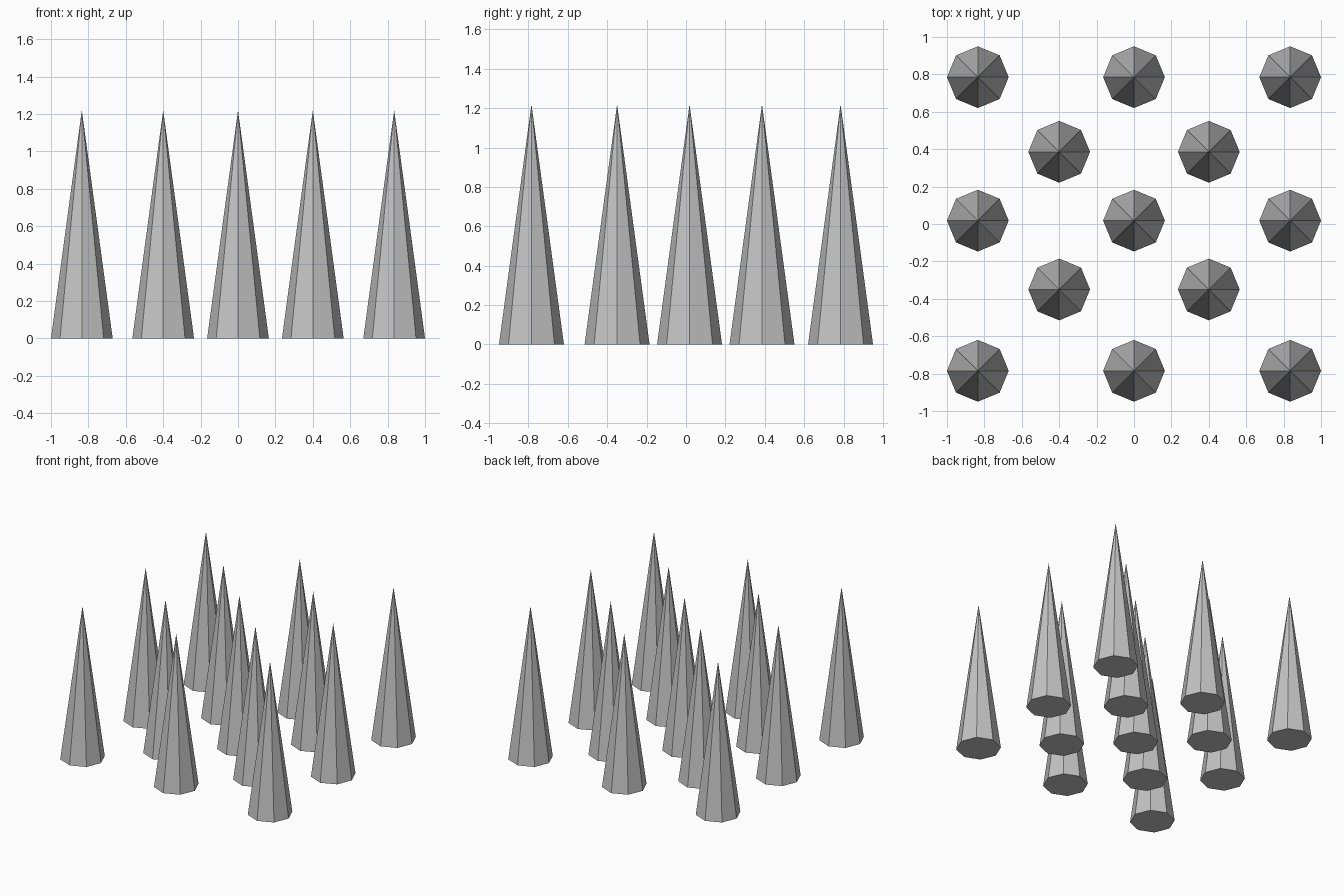
import bpy
import bmesh
import math

cube = bpy.data.objects.get("Cube")
if cube:
    bpy.data.objects.remove(cube, do_unlink=True)

RADIUS, HEIGHT, SIDES = 0.165, 1.22, 8

# Single plain grey
grey = bpy.data.materials.new("stone_grey")
grey.use_nodes = True
colour = (0.55, 0.55, 0.55, 1)
grey.diffuse_color = colour
grey.node_tree.nodes["Principled BSDF"].inputs["Base Color"].default_value = colour

# Shared spike: eight-sided cone with a closed base and corners on the axes
mesh = bpy.data.meshes.new("spike")
bm = bmesh.new()
rim = []
for i in range(SIDES):
    a = math.tau * i / SIDES
    rim.append(bm.verts.new((RADIUS * math.cos(a), RADIUS * math.sin(a), 0)))
tip = bm.verts.new((0, 0, HEIGHT))
bm.faces.new(rim[::-1])
for i in range(SIDES):
    bm.faces.new((rim[i], rim[(i + 1) % SIDES], tip))
bm.to_mesh(mesh)
bm.free()
mesh.materials.append(grey)

# Staggered rows from front to back
outer, inner = (-0.835, 0, 0.835), (-0.4, 0.4)
rows = {
    "front": (-0.785, outer),
    "mid_front": (-0.35, inner),
    "middle": (0.018, outer),
    "mid_back": (0.386, inner),
    "back": (0.785, outer),
}
for row, (y, xs) in rows.items():
    for x in xs:
        side = "right" if x < 0 else "left" if x > 0 else "centre"
        spike = bpy.data.objects.new(f"{row}_{side}_spike", mesh)
        spike.location = (x, y, 0)
        bpy.context.collection.objects.link(spike)
